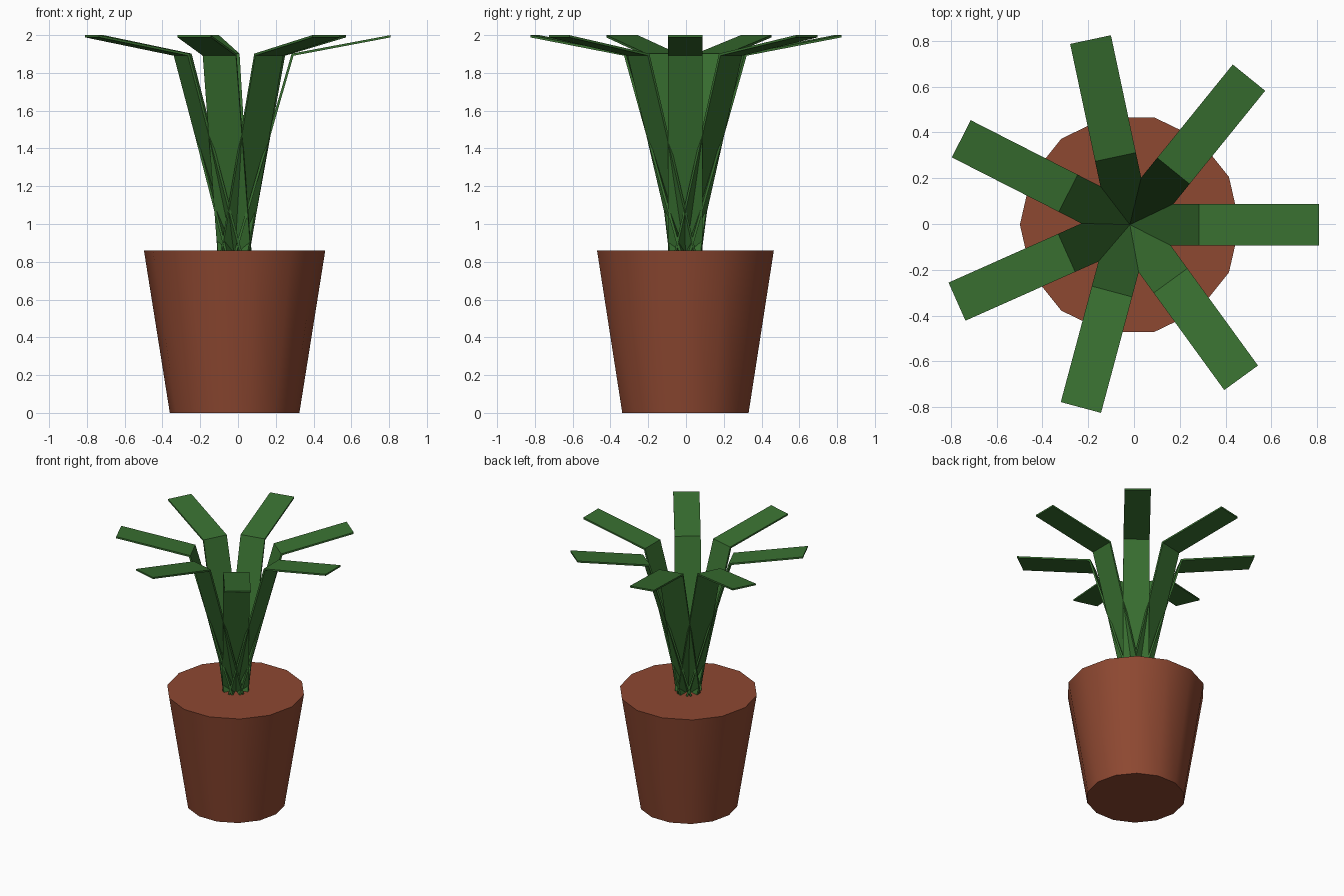
import bpy
import bmesh
import math
from mathutils import Matrix, Vector

if "Cube" in bpy.data.objects:
    bpy.data.objects.remove(bpy.data.objects["Cube"], do_unlink=True)

CENTRE = Vector((-0.018, -0.003, 0))
POT_HEIGHT = 0.86
LEAF_COUNT = 7
LEAF_STEP = math.radians(51)
LEAF_WIDTH = 0.182


def make_material(name, colour):
    mat = bpy.data.materials.new(name)
    mat.use_nodes = True
    mat.diffuse_color = colour
    mat.node_tree.nodes["Principled BSDF"].inputs["Base Color"].default_value = colour
    return mat


def make_object(name, bm, mat):
    bmesh.ops.recalc_face_normals(bm, faces=bm.faces[:])
    mesh = bpy.data.meshes.new(name)
    bm.to_mesh(mesh)
    bm.free()
    mesh.materials.append(mat)
    obj = bpy.data.objects.new(name, mesh)
    obj.location = CENTRE
    bpy.context.collection.objects.link(obj)
    return obj


terracotta = make_material("terracotta", (0.27, 0.065, 0.031, 1))
leaf_green = make_material("leaf green", (0.04, 0.16, 0.03, 1))

# Tapered pot, closed at both ends
bm = bmesh.new()
bmesh.ops.create_cone(bm, cap_ends=True, segments=14, radius1=0.343, radius2=0.48,
                      depth=POT_HEIGHT,
                      matrix=Matrix.Translation((0, 0, POT_HEIGHT / 2))
                      @ Matrix.Rotation(math.pi / 2, 4, "Z"))
pot = make_object("pot", bm, terracotta)
bpy.ops.object.select_all(action="DESELECT")
pot.select_set(True)
bpy.context.view_layer.objects.active = pot
bpy.ops.object.shade_smooth_by_angle(angle=math.radians(35))

# Bent leaf profile as (radius, height): upper side out, underside back
upper = [(0.0, POT_HEIGHT), (0.302, 1.902), (0.826, 2.0)]
under = [(0.826, 1.988), (0.312, 1.891), (0.014, POT_HEIGHT)]


def make_leaf(name, angle):
    bm = bmesh.new()
    ring = [bm.verts.new((r, -LEAF_WIDTH / 2, z)) for r, z in upper + under]
    halves = [bm.faces.new((ring[0], ring[1], ring[4], ring[5])),
              bm.faces.new((ring[1], ring[2], ring[3], ring[4]))]
    swept = bmesh.ops.extrude_face_region(bm, geom=halves, use_keep_orig=True)
    far_side = [v for v in swept["geom"] if isinstance(v, bmesh.types.BMVert)]
    bmesh.ops.translate(bm, verts=far_side, vec=(0, LEAF_WIDTH, 0))
    bmesh.ops.rotate(bm, verts=bm.verts[:], matrix=Matrix.Rotation(angle, 3, "Z"))
    return make_object(name, bm, leaf_green)


# Leaves fanned around the stem
for i in range(LEAF_COUNT):
    make_leaf(f"leaf_{i + 1}", i * LEAF_STEP)
